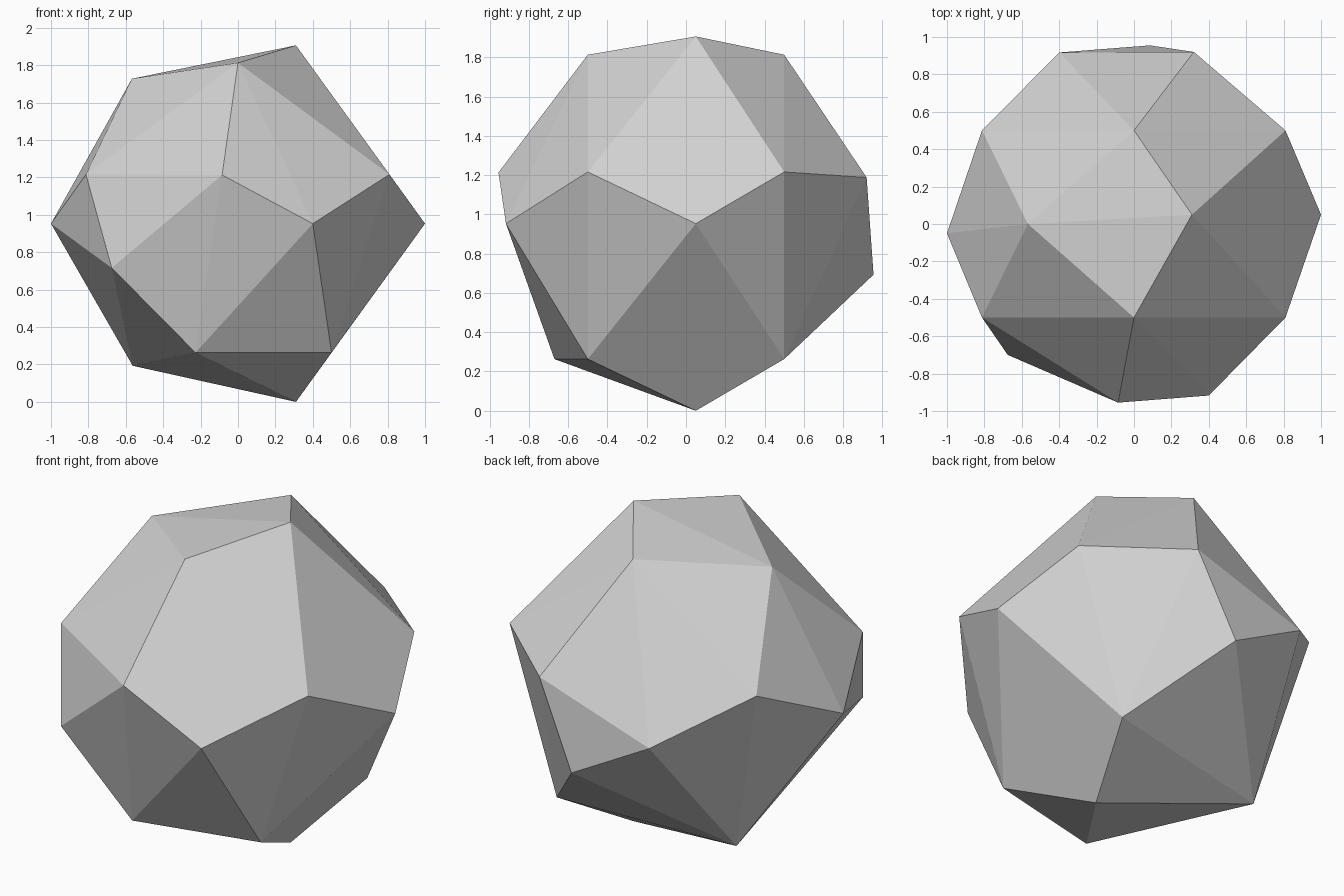
import bpy
import bmesh
from mathutils import Vector

default_cube = bpy.data.objects.get("Cube")
if default_cube:
    bpy.data.objects.remove(default_cube, do_unlink=True)

MIDDLE = Vector((0, 0, 0.953))

# Corners are given relative to the middle of the stone
mirrored_in_y = [(0, 0.5, 0.86), (0.81, 0.5, 0.263), (-0.813, 0.5, 0.263), (0.5, 0.5, -0.69)]
mirrored_in_z = [(0.31, 0.05, 0.953)]
opposite_pairs = [(1, 0.05, 0), (-0.085, -0.955, 0.26), (0.4, -0.917, 0)]
single_corners = [
    (-0.567, 0, 0.775),
    (-0.675, -0.7, -0.237),
    (-0.227, -0.67, -0.69),
    (-0.563, 0.33, -0.76),
    (0.32, 0.92, 0.235),
]


def with_copies(corners, signs):
    """Return each corner together with its reflected copy."""
    result = []
    for corner in corners:
        point = Vector(corner)
        result += [point, point * Vector(signs)]
    return result


corners = with_copies(mirrored_in_y, (1, -1, 1))
corners += with_copies(mirrored_in_z, (1, 1, -1))
corners += with_copies(opposite_pairs, (-1, -1, -1))
corners += [Vector(corner) for corner in single_corners]

# Faceted shell wrapped around the corners
bm = bmesh.new()
for corner in corners:
    bm.verts.new(corner + MIDDLE)
bmesh.ops.convex_hull(bm, input=bm.verts[:])
bmesh.ops.recalc_face_normals(bm, faces=bm.faces[:])
for face in bm.faces:
    face.smooth = False
mesh = bpy.data.meshes.new("faceted_stone")
bm.to_mesh(mesh)
bm.free()

# Plain light grey surface
grey = bpy.data.materials.new("light_grey")
grey.use_nodes = True
colour = (0.65, 0.65, 0.65, 1)
grey.diffuse_color = colour
for node in grey.node_tree.nodes:
    if node.type == "BSDF_PRINCIPLED":
        node.inputs["Base Color"].default_value = colour
mesh.materials.append(grey)

stone = bpy.data.objects.new("faceted_stone", mesh)
bpy.context.collection.objects.link(stone)
